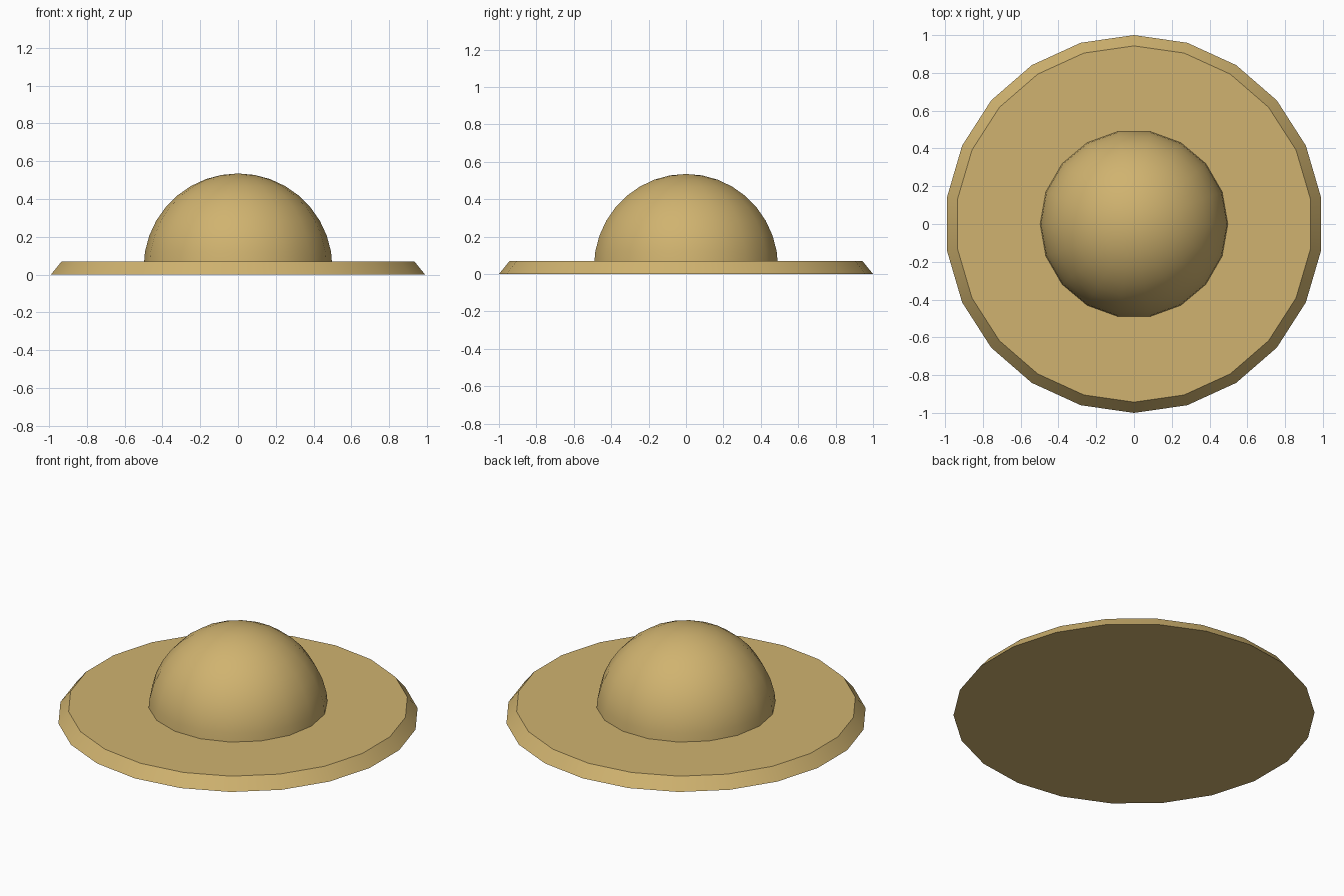
import bpy, bmesh
from math import sin, cos, pi, radians

if "Cube" in bpy.data.objects:
    bpy.data.objects.remove(bpy.data.objects["Cube"])

tan = bpy.data.materials.new("straw_tan")
tan.diffuse_color = (0.63, 0.45, 0.16, 1)
tan.use_nodes = True
tan.node_tree.nodes["Principled BSDF"].inputs["Base Color"].default_value = tan.diffuse_color


def lathe(name, profile, sides, start, cap_bottom, cap_top, smooth_angle):
    """Revolve (radius, z) points around z; radius 0 makes a pole."""
    bm = bmesh.new()
    rings = []
    for r, z in profile:
        n = sides if r > 0 else 1
        rings.append([bm.verts.new((r * cos(start + 2 * pi * i / sides),
                                    r * sin(start + 2 * pi * i / sides), z))
                      for i in range(n)])
    for a, b in zip(rings, rings[1:]):
        for i in range(sides):
            j = (i + 1) % sides
            if len(b) == 1:
                bm.faces.new((a[i], a[j], b[0]))
            else:
                bm.faces.new((a[i], a[j], b[j], b[i]))
    if cap_bottom:
        bm.faces.new(rings[0][::-1])
    if cap_top:
        bm.faces.new(rings[-1])
    mesh = bpy.data.meshes.new(name)
    bm.to_mesh(mesh)
    bm.free()
    mesh.materials.append(tan)
    ob = bpy.data.objects.new(name, mesh)
    bpy.context.collection.objects.link(ob)
    bpy.ops.object.select_all(action='DESELECT')
    ob.select_set(True)
    bpy.context.view_layer.objects.active = ob
    bpy.ops.object.shade_smooth_by_angle(angle=radians(smooth_angle))
    return ob


# Brim: 22-sided disc with a sloping rim
lathe("brim", [(1.0, 0.0), (0.943, 0.07)], 22, pi / 2, True, True, 30)

# Crown: 18-sided hemisphere rising from the middle of the brim
R, Z0, STEPS = 0.5, 0.035, 9
arc = [(R * cos(pi / 2 * k / STEPS), Z0 + R * sin(pi / 2 * k / STEPS))
       for k in range(STEPS)]
lathe("crown", arc + [(0, Z0 + R)], 18, 0, False, False, 40)
